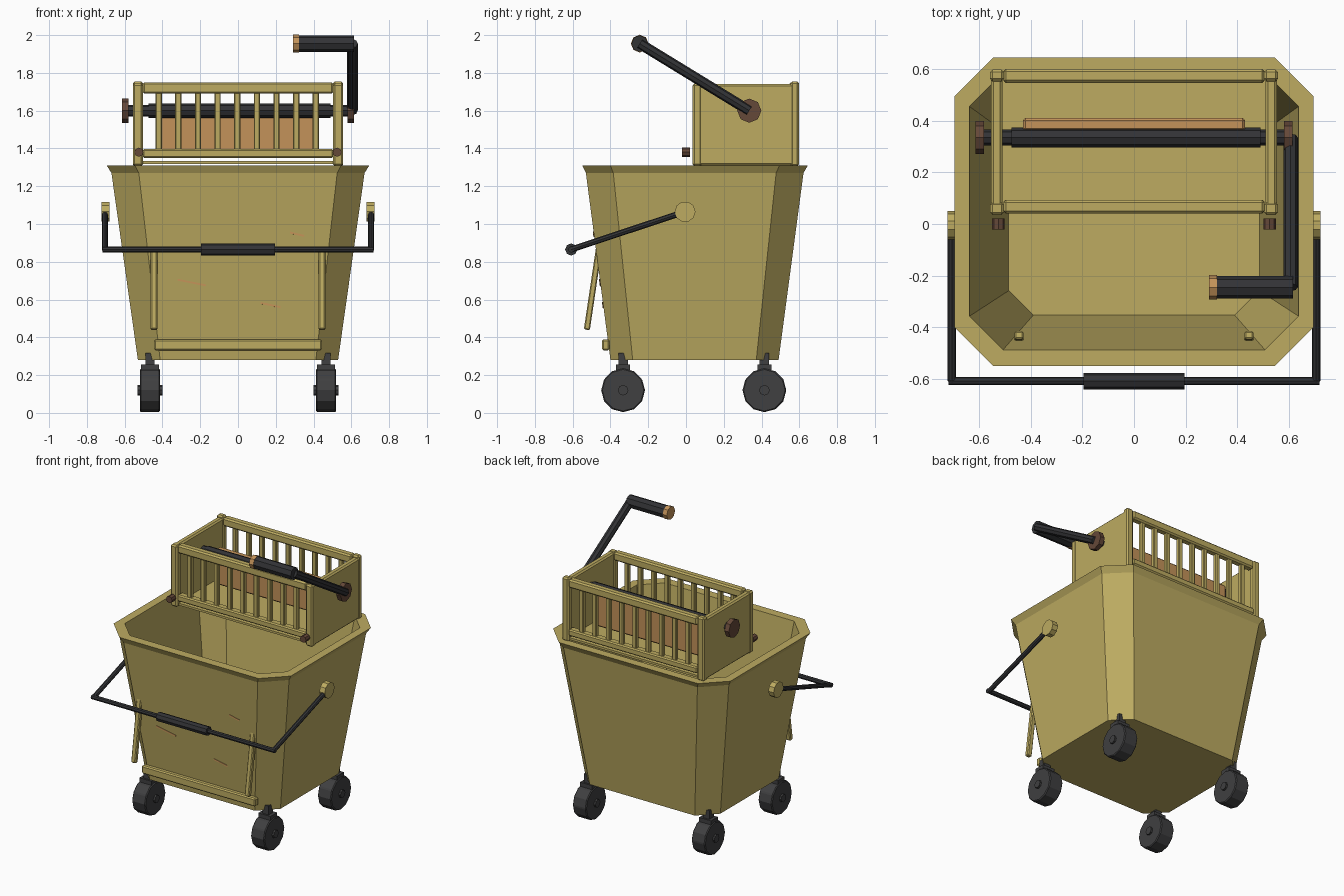
import bpy, bmesh
from mathutils import Vector

if "Cube" in bpy.data.objects:
    bpy.data.objects.remove(bpy.data.objects["Cube"])


def material(name, r, g, b):
    m = bpy.data.materials.new(name)
    m.use_nodes = True
    m.diffuse_color = (r, g, b, 1)
    m.node_tree.nodes["Principled BSDF"].inputs["Base Color"].default_value = (r, g, b, 1)
    return m


olive = material("olive yellow", 0.51, 0.41, 0.12)
orange = material("worn orange", 0.55, 0.29, 0.10)
brown = material("rust brown", 0.13, 0.065, 0.04)
rubber = material("grey rubber", 0.05, 0.05, 0.052)
iron = material("dark iron", 0.032, 0.033, 0.036)


def finish(name, bm, mat, bevel=0):
    bmesh.ops.recalc_face_normals(bm, faces=bm.faces)
    mesh = bpy.data.meshes.new(name)
    bm.to_mesh(mesh)
    bm.free()
    mesh.materials.append(mat)
    ob = bpy.data.objects.new(name, mesh)
    bpy.context.collection.objects.link(ob)
    if bevel:
        mod = ob.modifiers.new("Bevel", "BEVEL")
        mod.width = bevel
        mod.segments = 1
    return ob


def box(name, centre, size, mat, bevel=0):
    bm = bmesh.new()
    bmesh.ops.create_cube(bm, size=1)
    bmesh.ops.scale(bm, vec=size, verts=bm.verts)
    bmesh.ops.translate(bm, vec=centre, verts=bm.verts)
    return finish(name, bm, mat, bevel)


def along(name, bm, a, b, mat, bevel=0):
    # Turn a part built along z so that it runs from a to b
    a, b = Vector(a), Vector(b)
    turn = Vector((0, 0, 1)).rotation_difference(b - a).to_matrix()
    bmesh.ops.rotate(bm, matrix=turn, verts=bm.verts)
    bmesh.ops.translate(bm, vec=(a + b) / 2, verts=bm.verts)
    return finish(name, bm, mat, bevel)


def rod(name, a, b, radius, mat, sides=8, bevel=0):
    bm = bmesh.new()
    bmesh.ops.create_cone(bm, cap_ends=True, segments=sides, radius1=radius,
                          radius2=radius, depth=(Vector(b) - Vector(a)).length)
    return along(name, bm, a, b, mat, bevel)


def strip(name, a, b, width, depth, mat, bevel=0):
    bm = bmesh.new()
    bmesh.ops.create_cube(bm, size=1)
    bmesh.ops.scale(bm, vec=(width, depth, (Vector(b) - Vector(a)).length), verts=bm.verts)
    return along(name, bm, a, b, mat, bevel)


# Bucket: lofted rings with cut corners (half width, front, back, corner, height)
def ring(bm, w, f, k, c, z):
    pts = [(-w + c, f), (w - c, f), (w, f + c), (w, k - c),
           (w - c, k), (-w + c, k), (-w, k - c), (-w, f + c)]
    return [bm.verts.new((x, y, z)) for x, y in pts]


bm = bmesh.new()
rings = [ring(bm, *r) for r in (
    (0.53, -0.40, 0.49, 0.118, 0.28),
    (0.67, -0.53, 0.622, 0.145, 1.27),
    (0.695, -0.55, 0.645, 0.15, 1.31),
    (0.637, -0.487, 0.585, 0.13, 1.31),
    (0.485, -0.353, 0.44, 0.095, 0.32))]
for lower, upper in zip(rings, rings[1:]):
    for i in range(8):
        j = (i + 1) % 8
        bm.faces.new((lower[i], lower[j], upper[j], upper[i]))
bm.faces.new(rings[0])
bm.faces.new(rings[-1])
finish("bucket", bm, olive)


def wall_y(z):
    return -0.40 - 0.131 * (z - 0.28)


# Scratches on the front wall
for x1, z1, x2, z2 in ((-0.32, 0.705, -0.17, 0.675), (0.12, 0.582, 0.225, 0.56),
                       (0.275, 0.955, 0.35, 0.937)):
    strip("scratch", (x1, wall_y(z1), z1), (x2, wall_y(z2), z2), 0.01, 0.008, orange)

# Front rail
box("front_rail", (0, -0.425, 0.36), (0.89, 0.04, 0.058), olive, 0.008)

for s, side in ((1, "left"), (-1, "right")):
    # Casters
    for y, end in ((-0.333, "front"), (0.415, "back")):
        x, n = s * 0.466, f"{end}_{side}_"
        rod(n + "wheel", (x - 0.053, y, 0.12), (x + 0.053, y, 0.12), 0.116, rubber, 12, 0.006)
        rod(n + "hub", (x - 0.066, y, 0.12), (x + 0.066, y, 0.12), 0.028, rubber)
        box(n + "fork", (x, y, 0.225), (0.095, 0.075, 0.06), rubber)
        box(n + "stem", (x, y, 0.28), (0.05, 0.05, 0.075), rubber)

    # Leaning front strip
    strip(side + "_front_strip", (s * 0.445, -0.525, 0.44), (s * 0.445, -0.43, 1.08),
          0.035, 0.032, olive, 0.006)

    # Carry handle arm and pivot
    rod(side + "_pivot", (s * 0.68, -0.005, 1.065), (s * 0.722, -0.005, 1.065), 0.055, olive, 10)
    rod(side + "_handle_arm", (s * 0.705, -0.005, 1.065), (s * 0.705, -0.608, 0.865), 0.016, iron)

    # Wringer end panel, posts and peg
    box(side + "_panel", (s * 0.532, 0.315, 1.525), (0.045, 0.56, 0.43), olive, 0.01)
    box(side + "_back_post", (s * 0.53, 0.575, 1.53), (0.054, 0.045, 0.45), olive, 0.01)
    box(side + "_front_post", (s * 0.53, 0.06, 1.525), (0.054, 0.05, 0.436), olive, 0.01)
    rod(side + "_peg", (s * 0.525, -0.022, 1.38), (s * 0.525, 0.022, 1.38), 0.024, brown)

    # Roller end nut and thin shaft end
    rod(side + "_nut", (s * 0.58, 0.335, 1.6), (s * 0.614, 0.335, 1.6), 0.064, brown)
    rod(side + "_shaft_end", (s * 0.45, 0.335, 1.6), (s * 0.59, 0.335, 1.6), 0.031, iron)

# Carry handle bar and grip
rod("handle_bar", (-0.718, -0.608, 0.865), (0.718, -0.608, 0.865), 0.016, iron)
rod("handle_grip", (-0.196, -0.608, 0.865), (0.196, -0.608, 0.865), 0.032, iron)

# Wringer rails, slats and floor
for y, end in ((0.067, "front"), (0.573, "back")):
    box(end + "_top_rail", (0, y, 1.72), (1.01, 0.053, 0.06), olive, 0.01)
    box(end + "_bottom_rail", (0, y, 1.373), (1.01, 0.053, 0.046), olive, 0.008)
    for i in range(9):
        box(end + "_slat", (-0.42 + i * 0.104, y, 1.54), (0.033, 0.03, 0.31), olive, 0.005)
box("wringer_floor", (0, 0.32, 1.325), (1.02, 0.53, 0.015), olive)

# Press plate and roller
box("press_plate", (0, 0.385, 1.495), (0.86, 0.052, 0.25), orange, 0.01)
rod("roller", (-0.475, 0.335, 1.6), (0.49, 0.335, 1.6), 0.038, iron)

# Crank
rod("crank_arm", (0.606, 0.335, 1.6), (0.606, -0.245, 1.955), 0.028, iron)
rod("crank_grip", (0.32, -0.245, 1.955), (0.615, -0.245, 1.955), 0.044, iron)
rod("crank_tip", (0.29, -0.245, 1.955), (0.322, -0.245, 1.955), 0.047, orange)
